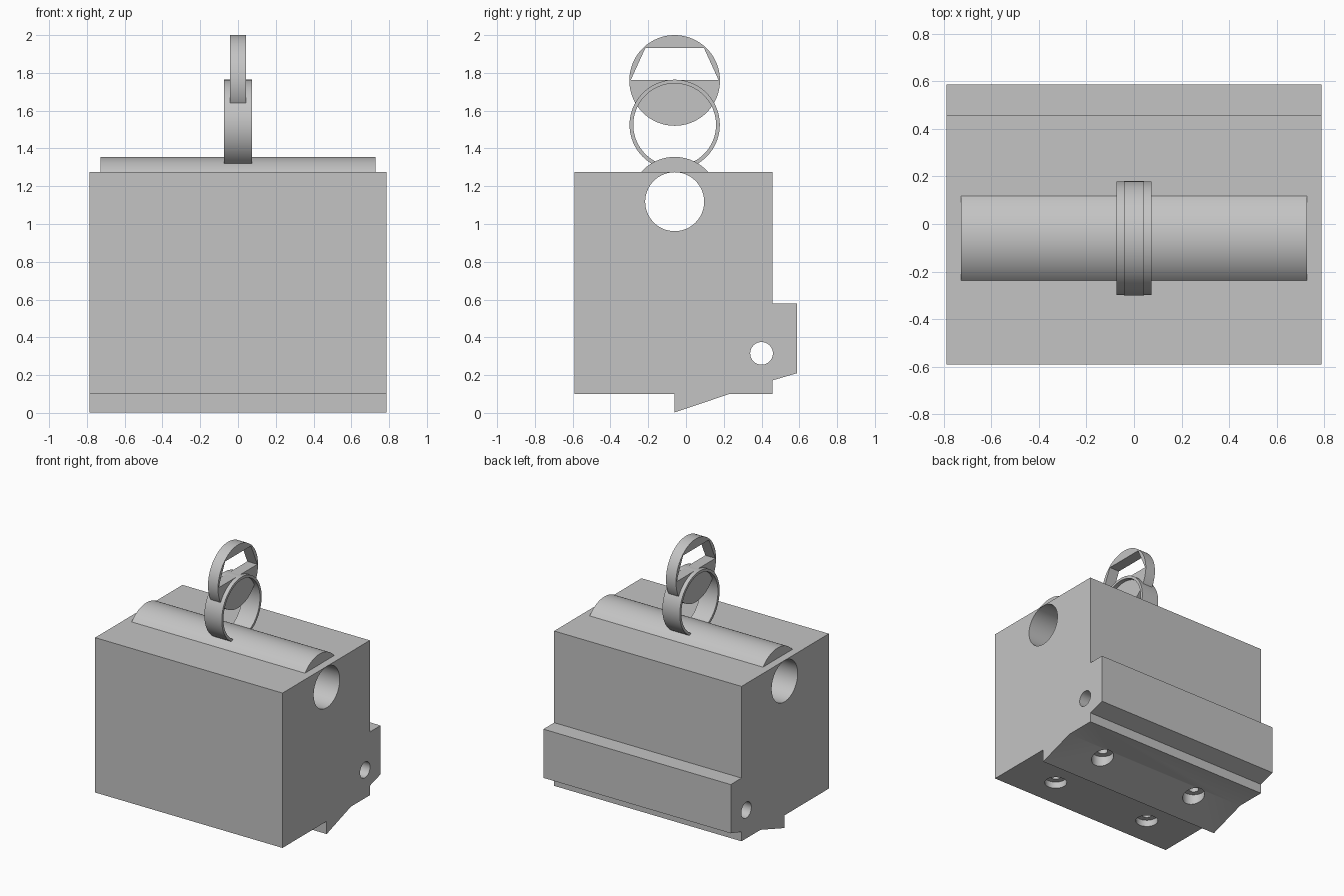
import bpy
import bmesh
import math
from mathutils import Matrix

cube = bpy.data.objects.get("Cube")
if cube:
    bpy.data.objects.remove(cube, do_unlink=True)

GREY = 0.55
metal = bpy.data.materials.new("plain grey")
metal.use_nodes = True
metal.diffuse_color = (GREY, GREY, GREY, 1)
metal.node_tree.nodes["Principled BSDF"].inputs["Base Color"].default_value = (GREY, GREY, GREY, 1)


def finish_mesh(name, bm):
    bmesh.ops.recalc_face_normals(bm, faces=bm.faces)
    mesh = bpy.data.meshes.new(name)
    bm.to_mesh(mesh)
    bm.free()
    mesh.materials.append(metal)
    obj = bpy.data.objects.new(name, mesh)
    bpy.context.collection.objects.link(obj)
    return obj


def prism(name, profile, half):
    """Extrude a (y, z) profile along x, from -half to half."""
    bm = bmesh.new()
    face = bm.faces.new([bm.verts.new((-half, y, z)) for y, z in profile])
    extruded = bmesh.ops.extrude_face_region(bm, geom=[face])["geom"]
    verts = [g for g in extruded if isinstance(g, bmesh.types.BMVert)]
    bmesh.ops.translate(bm, verts=verts, vec=(2 * half, 0, 0))
    return finish_mesh(name, bm)


def arc(y, z, r, start=0, end=2 * math.pi, steps=96):
    return [(y + r * math.cos(start + (end - start) * i / steps),
             z + r * math.sin(start + (end - start) * i / steps)) for i in range(steps)]


def bore(name, x, y, r, top):
    """Upright cylinder reaching from below the block up to the given height."""
    bm = bmesh.new()
    bmesh.ops.create_cone(bm, cap_ends=True, segments=48, radius1=r, radius2=r, depth=top + 0.2,
                          matrix=Matrix.Translation((x, y, (top - 0.2) / 2)))
    return finish_mesh(name, bm)


def activate(obj):
    bpy.ops.object.select_all(action='DESELECT')
    obj.select_set(True)
    bpy.context.view_layer.objects.active = obj


def cut(obj, cutters):
    activate(obj)
    for cutter in cutters:
        cutter.hide_render = True
        mod = obj.modifiers.new("cut", 'BOOLEAN')
        mod.operation = 'DIFFERENCE'
        mod.solver = 'EXACT'
        mod.object = cutter
        bpy.ops.object.modifier_apply(modifier=mod.name)
        bpy.data.objects.remove(cutter, do_unlink=True)


AXIS_Y = -0.06     # shared centre line of the ridge and rings
AXIS_Z = 1.118

# Main block with rear ledge and wedge-shaped foot
block = prism("main_block", [
    (-0.59, 0.1), (-0.59, 1.276), (0.458, 1.276), (0.458, 0.58), (0.587, 0.58), (0.587, 0.21),
    (0.458, 0.172), (0.458, 0.1), (0.23, 0.1), (AXIS_Y, 0.003), (AXIS_Y, 0.1)], 0.787)

# Cross holes along the block and stepped screw holes underneath
holes = [prism("shaft_hole", arc(AXIS_Y, AXIS_Z, 0.156), 1),
         prism("pin_hole", arc(0.4, 0.315, 0.06), 1)]
for x in (-0.42, 0.42):
    for y, floor in ((-0.36, 0.15), (0.155, 0.13)):
        holes.append(bore("screw_head_hole", x, y, 0.078, floor))
        holes.append(bore("screw_hole", x, y, 0.036, floor + 0.2))
cut(block, holes)

# Rounded ridge on top
spread = math.acos((1.276 - AXIS_Z) / 0.237)
ridge_arc = arc(AXIS_Y, AXIS_Z, 0.237, math.pi / 2 - spread, math.pi / 2 + spread, 48)
ridge = prism("top_ridge", ridge_arc + [(AXIS_Y - 0.237 * math.sin(spread), 1.276)], 0.728)

# Lower ring standing on the ridge
ring = prism("lower_ring", arc(AXIS_Y, 1.525, 0.239), 0.073)
cut(ring, [prism("ring_opening", arc(AXIS_Y, 1.525, 0.219), 0.5)])

# Upper disc with a tapered slot, linked through the ring
disc = prism("upper_disc", arc(AXIS_Y, 1.76, 0.24), 0.042)
cut(disc, [prism("slot", [(AXIS_Y - 0.232, 1.763), (AXIS_Y + 0.232, 1.763),
                          (AXIS_Y + 0.155, 1.932), (AXIS_Y - 0.155, 1.932)], 0.5)])

for part in (block, ridge, ring, disc):
    activate(part)
    bpy.ops.object.shade_smooth_by_angle(angle=math.radians(30))
